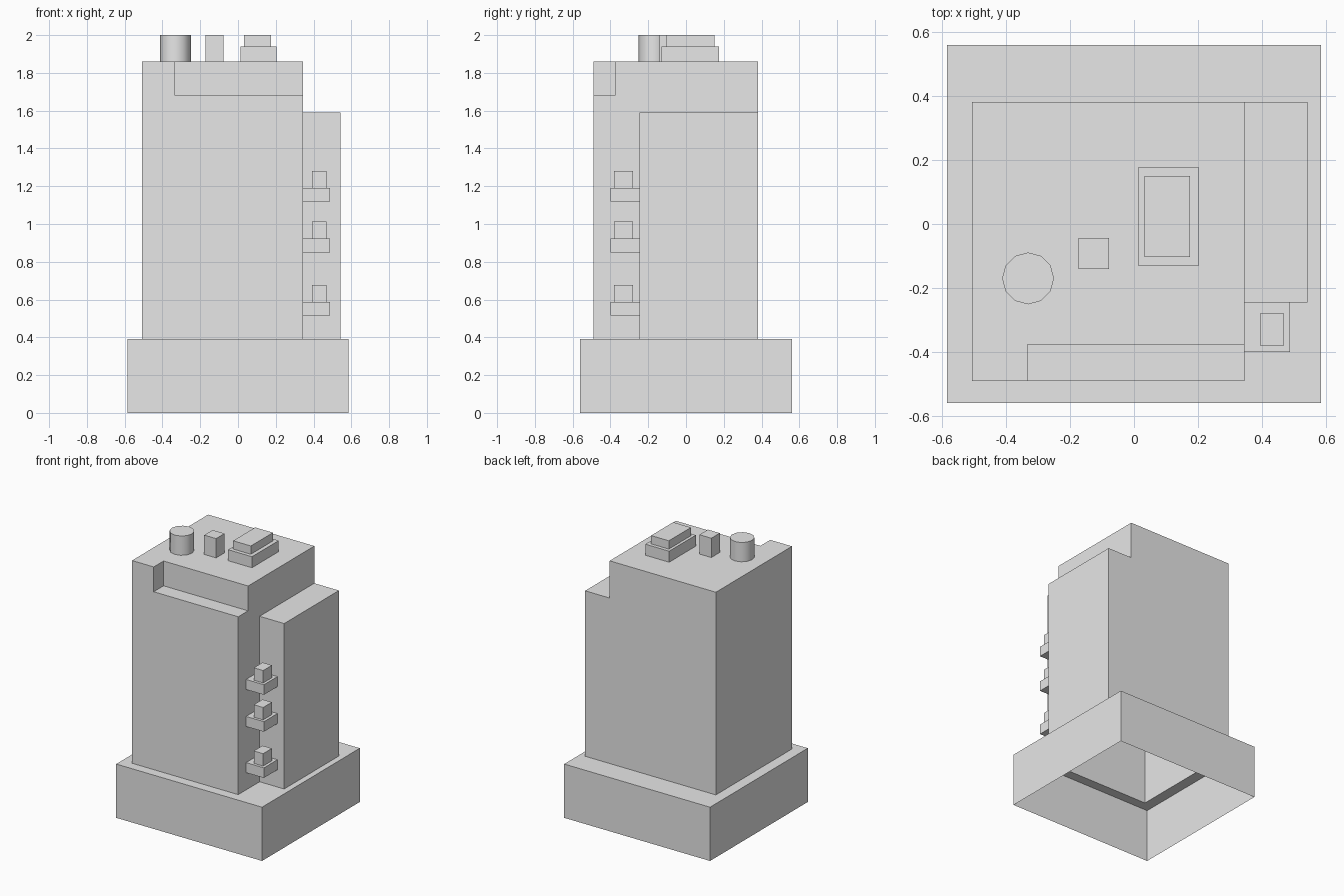
import bpy, bmesh
from mathutils import Vector

cube = bpy.data.objects.get("Cube")
if cube:
    bpy.data.objects.remove(cube, do_unlink=True)

concrete = bpy.data.materials.new("concrete_grey")
concrete.use_nodes = True
GREY = (0.8, 0.8, 0.8, 1)
concrete.diffuse_color = GREY
concrete.node_tree.nodes["Principled BSDF"].inputs["Base Color"].default_value = GREY


def add_object(name, bm):
    mesh = bpy.data.meshes.new(name)
    bm.to_mesh(mesh)
    bm.free()
    mesh.materials.append(concrete)
    obj = bpy.data.objects.new(name, mesh)
    bpy.context.collection.objects.link(obj)
    return obj


def box(name, lo, hi):
    lo, hi = Vector(lo), Vector(hi)
    bm = bmesh.new()
    bmesh.ops.create_cube(bm, size=1)
    for v in bm.verts:
        v.co = (lo + hi) / 2 + v.co * (hi - lo)
    return add_object(name, bm)


# Building shell: one hollow skin around the joined blocks, open underneath
BASE = ((-.585, -.56, 0), (.585, .56, .39))
TOWER = ((-.507, -.49, .39), (.345, .382, 1.86))
ANNEX = ((.345, -.245, .39), (.542, .382, 1.59))
TERRACE = ((-.333, -.49, 1.68), (.345, -.377, 1.86))


def inside(p, block):
    return all(a < c < b for a, c, b in zip(block[0], p, block[1]))


def solid(p):
    return any(inside(p, b) for b in (BASE, TOWER, ANNEX)) and not inside(p, TERRACE)


def building_shell():
    cuts = [sorted({c[a] for b in (BASE, TOWER, ANNEX, TERRACE) for c in b})
            for a in range(3)]
    bm = bmesh.new()
    for i in range(len(cuts[0]) - 1):
        for j in range(len(cuts[1]) - 1):
            for k in range(len(cuts[2]) - 1):
                lo = Vector((cuts[0][i], cuts[1][j], cuts[2][k]))
                hi = Vector((cuts[0][i + 1], cuts[1][j + 1], cuts[2][k + 1]))
                mid, half = (lo + hi) / 2, (hi - lo) / 2
                if not solid(mid):
                    continue
                for axis in range(3):
                    for side in (-1, 1):
                        step = Vector((0, 0, 0))
                        step[axis] = side
                        edge = (lo, hi)[side > 0][axis]
                        probe = mid.copy()
                        probe[axis] = edge + side * .001
                        if solid(probe) or probe.z < 0:
                            continue
                        u, w = Vector((0, 0, 0)), Vector((0, 0, 0))
                        u[(axis + 1) % 3] = half[(axis + 1) % 3]
                        w[(axis + 2) % 3] = half[(axis + 2) % 3] * side
                        centre = mid + step * half[axis]
                        bm.faces.new([bm.verts.new(centre + d)
                                      for d in (-u - w, u - w, u + w, w - u)])
    bmesh.ops.remove_doubles(bm, verts=bm.verts, dist=.0005)
    bmesh.ops.dissolve_limit(bm, angle_limit=.01, verts=bm.verts, edges=bm.edges)
    return add_object("building_shell", bm)


building_shell()

# Balconies stacked in the corner between tower and annex
for n, z in enumerate((.515, .85, 1.118), 1):
    box(f"balcony_{n}", (.345, -.4, z), (.488, -.245, z + .073))
    box(f"balcony_box_{n}", (.393, -.38, z + .073), (.468, -.28, z + .163))

# Rooftop equipment
box("vent_base", (.012, -.13, 1.86), (.203, .176, 1.94))
box("vent_top", (.033, -.103, 1.94), (.175, .15, 2))
box("chimney", (-.173, -.14, 1.86), (-.078, -.043, 2))

bm = bmesh.new()
bmesh.ops.create_cone(bm, cap_ends=True, segments=12, radius1=.081, radius2=.081, depth=.14)
bmesh.ops.translate(bm, verts=bm.verts, vec=(-.331, -.17, 1.93))
tank = add_object("water_tank", bm)
bpy.ops.object.select_all(action='DESELECT')
tank.select_set(True)
bpy.context.view_layer.objects.active = tank
bpy.ops.object.shade_smooth_by_angle(angle=.7)
